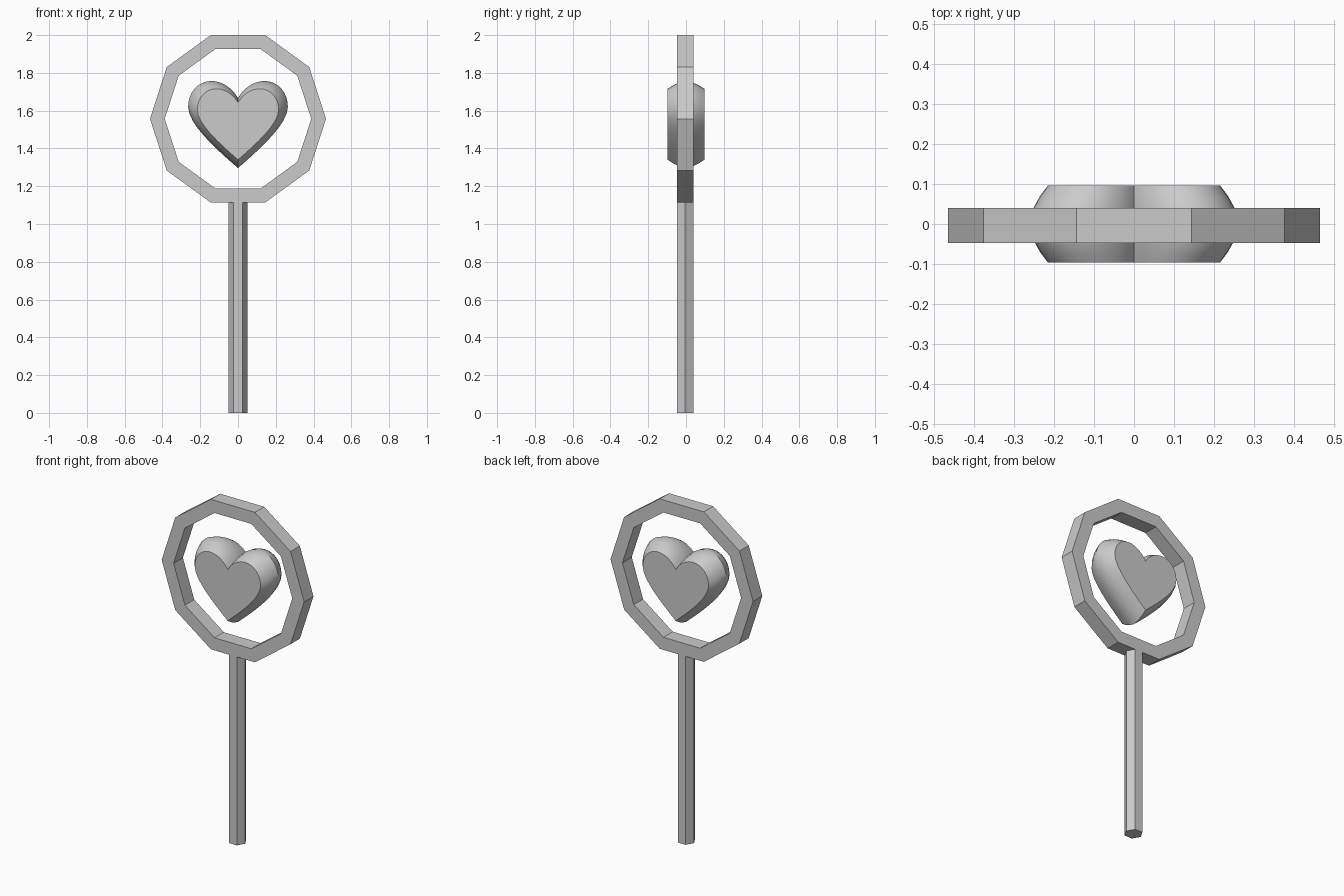
import bpy, bmesh, math
from mathutils import Vector
from mathutils.geometry import interpolate_bezier

if "Cube" in bpy.data.objects:
    bpy.data.objects.remove(bpy.data.objects["Cube"])

RING_Y, HALF = -0.004, 0.0435   # ring and stick share this depth
RING_Z = 1.557


def loft(name, loops, closed=False, caps=False):
    """Skin a series of equal-length point loops into one mesh object."""
    bm = bmesh.new()
    rows = [[bm.verts.new(p) for p in loop] for loop in loops]
    n = len(rows[0])
    for i in range(len(rows) if closed else len(rows) - 1):
        a, b = rows[i], rows[(i + 1) % len(rows)]
        for j in range(n):
            k = (j + 1) % n
            bm.faces.new((a[j], a[k], b[k], b[j]))
    if caps:
        bm.faces.new(rows[0])
        bm.faces.new(rows[-1])
    bmesh.ops.recalc_face_normals(bm, faces=bm.faces)
    mesh = bpy.data.meshes.new(name)
    bm.to_mesh(mesh)
    bm.free()
    obj = bpy.data.objects.new(name, mesh)
    bpy.context.collection.objects.link(obj)
    return obj


def circle(r, n):
    return [(r * math.cos(math.tau * i / n), r * math.sin(math.tau * i / n)) for i in range(n)]


# Ten-sided ring frame with a square section
section = [(0.466, -HALF), (0.466, HALF), (0.388, HALF), (0.388, -HALF)]
loft("ring_frame", [[(x, RING_Y + y, RING_Z + z) for x, z in circle(r, 10)]
                    for r, y in section], closed=True)

# Six-sided handle
loft("handle", [[(x, RING_Y + y, z) for x, y in circle(0.0502, 6)]
                for z in (0, 1.114)], caps=True)

# Heart outline: three curves for the right half, then mirrored
curves = [
    [(0, 1.667), (0.03, 1.72), (0.085, 1.757), (0.14, 1.757)],
    [(0.14, 1.757), (0.21, 1.757), (0.264, 1.70), (0.264, 1.62)],
    [(0.264, 1.62), (0.264, 1.53), (0.12, 1.40), (0, 1.296)],
]
half = []
for c in curves:
    pts = interpolate_bezier(*[Vector((x, 0, z)) for x, z in c], 9)
    half += [(p.x, p.z) for p in pts[:-1]]
half.append((0, 1.296))
outline = half + [(-x, z) for x, z in reversed(half[1:-1])]

# Floating heart, narrowing in a rounded curve towards its flat front and back
HEART_Z = 1.535
layers = [(-0.097, 0.815), (-0.07, 0.892), (-0.042, 0.95), (0, 1.0),
          (0.042, 0.95), (0.07, 0.892), (0.097, 0.815)]
heart = loft("heart", [[(x * s, y, HEART_Z + (z - HEART_Z) * s) for x, z in outline]
                       for y, s in layers], caps=True)
bpy.context.view_layer.objects.active = heart
heart.select_set(True)
bpy.ops.object.shade_smooth_by_angle(angle=math.radians(35))
